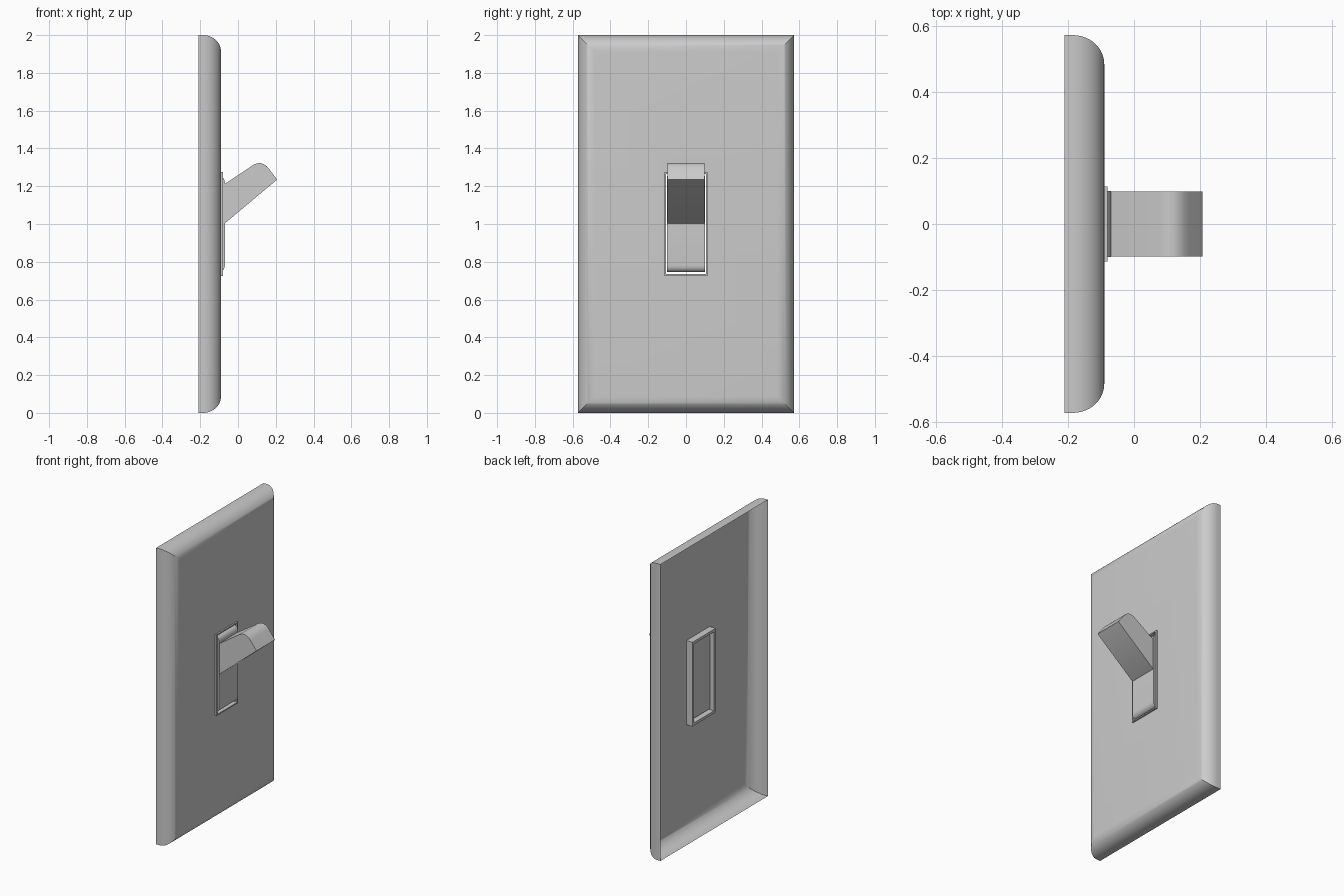
import bpy, bmesh, math

if "Cube" in bpy.data.objects:
    bpy.data.objects.remove(bpy.data.objects["Cube"])


def finish(name, bm):
    bmesh.ops.recalc_face_normals(bm, faces=bm.faces)
    mesh = bpy.data.meshes.new(name)
    bm.to_mesh(mesh)
    bm.free()
    obj = bpy.data.objects.new(name, mesh)
    bpy.context.collection.objects.link(obj)
    bpy.ops.object.select_all(action='DESELECT')
    obj.select_set(True)
    bpy.context.view_layer.objects.active = obj
    bpy.ops.object.shade_smooth_by_angle(angle=math.radians(30))
    return obj


def rect_loft(name, rings, closed=False):
    """Bridge rectangles given as (x, half width, half height), centred at z = 1."""
    bm = bmesh.new()
    loops = [[bm.verts.new((x, sy * w, 1 + sz * h))
              for sy, sz in ((-1, -1), (1, -1), (1, 1), (-1, 1))] for x, w, h in rings]
    pairs = list(zip(loops, loops[1:]))
    if closed:
        pairs.append((loops[-1], loops[0]))
    for a, b in pairs:
        for i in range(4):
            j = (i + 1) % 4
            bm.faces.new((a[i], a[j], b[j], b[i]))
    obj = finish(name, bm)
    return obj


def prism(name, profile, w):
    """Extrude an x-z profile across y from -w to w."""
    bm = bmesh.new()
    face = bm.faces.new([bm.verts.new((x, -w, z)) for x, z in profile])
    out = bmesh.ops.extrude_face_region(bm, geom=[face])
    for v in out['geom']:
        if isinstance(v, bmesh.types.BMVert):
            v.co.y = w
    return finish(name, bm)


# Wall plate: thin open-backed shell with rounded, mitred edges and a slot
W, H = 0.572, 1.0
rings = [(-0.21, W, H)]
for k in range(13):
    a = math.pi / 2 * k / 12
    inset = 0.088 * (1 - math.cos(a))
    rings.append((-0.185 + 0.095 * math.sin(a), W - inset, H - inset))
rings.append((-0.09, 0.124, 0.284))
rect_loft("wall_plate", rings)

# Slot frame: stepped rim in front, collar behind the plate
rect_loft("slot_frame", [(-0.09, 0.124, 0.284), (-0.135, 0.124, 0.284),
                         (-0.135, 0.106, 0.266), (-0.08, 0.106, 0.266),
                         (-0.08, 0.114, 0.274), (-0.09, 0.114, 0.274)], closed=True)

# Toggle base: shallow block with rounded top and bottom
lower = []
for k in range(7):
    a = math.pi / 2 * k / 6
    lower.append((-0.10 + 0.03 * math.sin(a), 0.78 - 0.035 * math.cos(a)))
upper = [(x, 2 - z) for x, z in reversed(lower)]
prism("toggle_base", [(-0.11, 0.745)] + lower + upper + [(-0.11, 1.255)], 0.10)

# Toggle lever: tilted up, with a rounded tip
prism("toggle_lever", [(-0.085, 1.0), (-0.07, 1.003), (0.207, 1.235), (0.165, 1.291),
                       (0.152, 1.306), (0.138, 1.316), (0.122, 1.322), (0.106, 1.322),
                       (0.092, 1.318), (0.08, 1.312), (-0.07, 1.212), (-0.085, 1.212)], 0.099)
